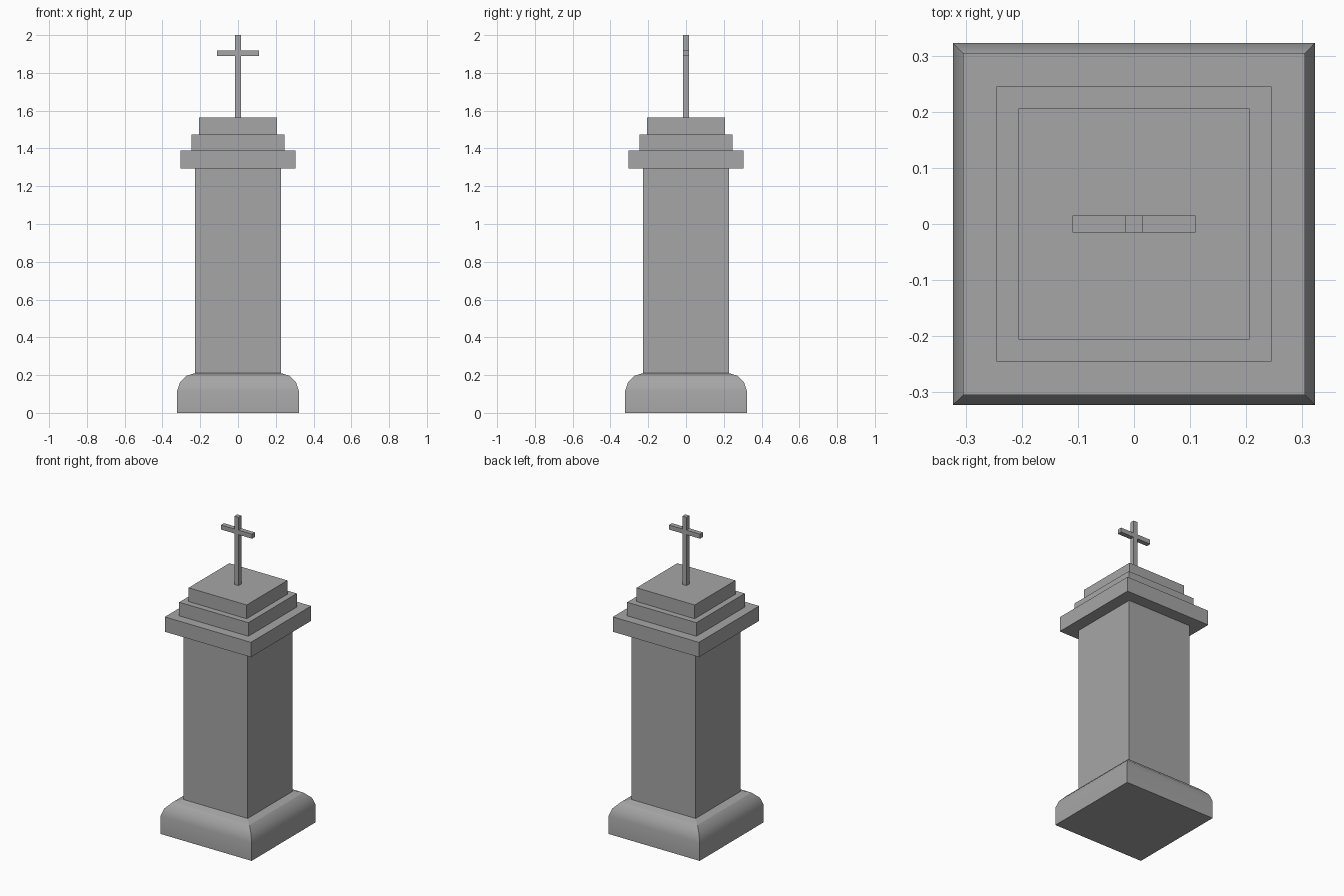
import bpy
import math

cube = bpy.data.objects.get("Cube")
if cube:
    bpy.data.objects.remove(cube, do_unlink=True)

# One plain stone colour
stone = bpy.data.materials.new("grey_stone")
stone.use_nodes = True
grey = (0.38, 0.38, 0.38, 1)
stone.diffuse_color = grey
stone.node_tree.nodes["Principled BSDF"].inputs["Base Color"].default_value = grey


def add_mesh(name, verts, faces):
    mesh = bpy.data.meshes.new(name)
    mesh.from_pydata(verts, [], faces)
    mesh.materials.append(stone)
    obj = bpy.data.objects.new(name, mesh)
    bpy.context.collection.objects.link(obj)
    return obj


def square_stack(name, profile, depth=None):
    """Loft rectangular rings from (half width, height) pairs, capped at both ends."""
    verts, faces = [], []
    for half, z in profile:
        d = half if depth is None else depth
        verts += [(-half, -d, z), (half, -d, z), (half, d, z), (-half, d, z)]
    for ring in range(len(profile) - 1):
        for i in range(4):
            a, b = 4 * ring + i, 4 * ring + (i + 1) % 4
            faces.append((a, b, b + 4, a + 4))
    top = len(verts) - 4
    faces += [(3, 2, 1, 0), (top, top + 1, top + 2, top + 3)]
    return add_mesh(name, verts, faces)


def block(name, half, bottom, top, depth=None):
    return square_stack(name, [(half, bottom), (half, top)], depth)


# Rounded plinth with a shallow sloped collar around the shaft
plinth = square_stack("plinth", [(0.323, 0), (0.323, 0.115), (0.308, 0.16),
                                 (0.272, 0.197), (0.228, 0.21)])
bpy.context.view_layer.objects.active = plinth
plinth.select_set(True)
bpy.ops.object.shade_smooth_by_angle(angle=math.radians(42))
for face in plinth.data.polygons:
    if face.center.z > 0.2:
        face.use_smooth = False

# Shaft and stepped cap
block("shaft", 0.228, 0.21, 1.293)
block("cap_slab", 0.305, 1.293, 1.388)
block("cap_middle_step", 0.245, 1.388, 1.475)
block("cap_top_step", 0.206, 1.475, 1.563)

# Cross
block("cross_post", 0.015, 1.563, 2.0)
block("cross_arm", 0.11, 1.889, 1.918, depth=0.015)
